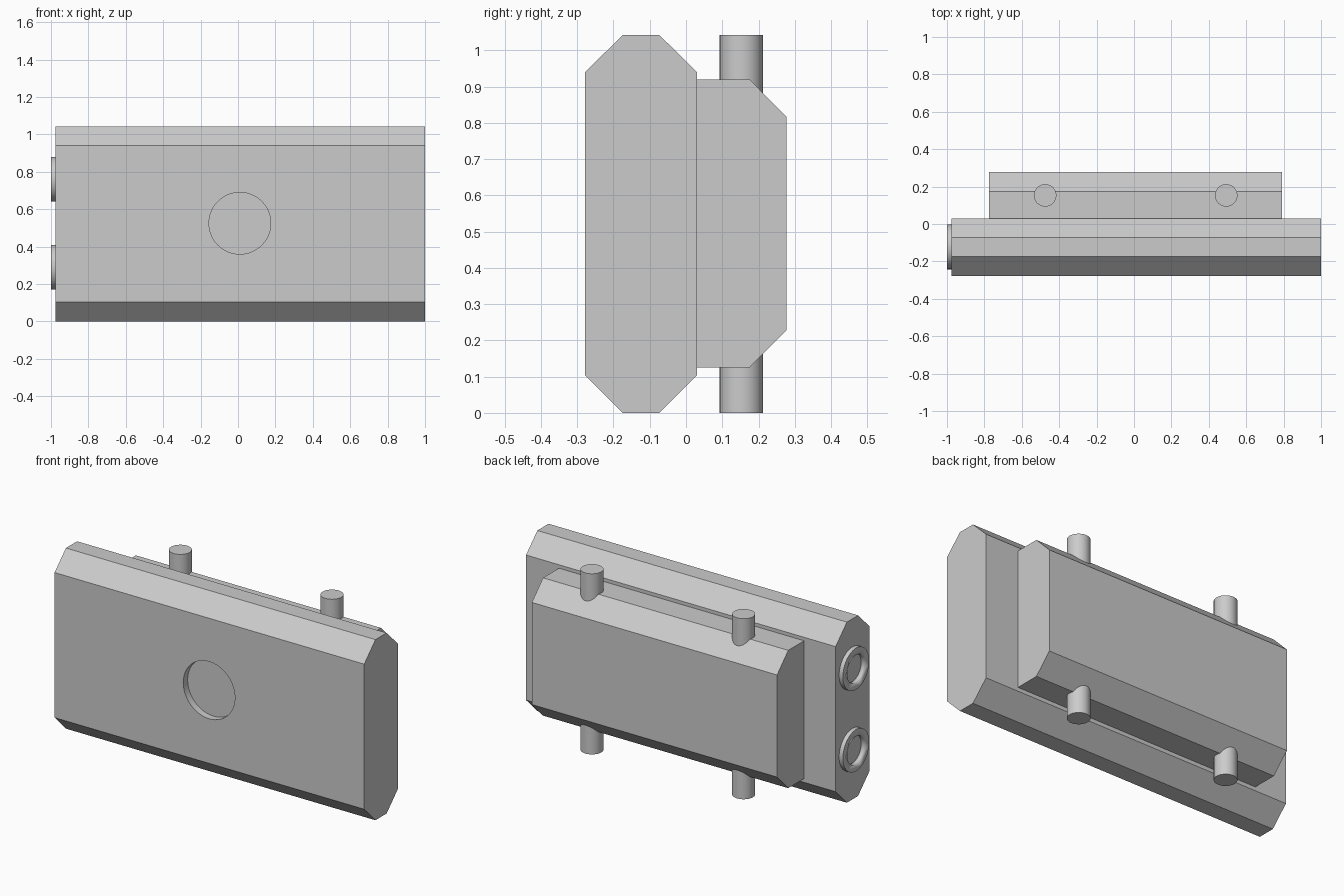
import bpy, bmesh, math

if "Cube" in bpy.data.objects:
    bpy.data.objects.remove(bpy.data.objects["Cube"], do_unlink=True)

GREY = (0.6, 0.6, 0.6, 1)
mat = bpy.data.materials.new("plain grey")
mat.use_nodes = True
mat.diffuse_color = GREY
mat.node_tree.nodes["Principled BSDF"].inputs["Base Color"].default_value = GREY


def finish(obj, name):
    obj.name = name
    obj.data.materials.clear()
    obj.data.materials.append(mat)
    return obj


def slab(name, profile, x0, x1):
    """Extrude a (y, z) outline along x."""
    bm = bmesh.new()
    face = bm.faces.new([bm.verts.new((x0, y, z)) for y, z in profile])
    new = bmesh.ops.extrude_face_region(bm, geom=[face])["geom"]
    verts = [v for v in new if isinstance(v, bmesh.types.BMVert)]
    bmesh.ops.translate(bm, verts=verts, vec=(x1 - x0, 0, 0))
    bmesh.ops.recalc_face_normals(bm, faces=bm.faces)
    mesh = bpy.data.meshes.new(name)
    bm.to_mesh(mesh)
    bm.free()
    obj = bpy.data.objects.new(name, mesh)
    bpy.context.collection.objects.link(obj)
    return finish(obj, name)


def cylinder(name, radius, depth, location, rotation=(0, 0, 0)):
    bpy.ops.mesh.primitive_cylinder_add(vertices=48, radius=radius, depth=depth,
                                        location=location, rotation=rotation)
    bpy.ops.object.shade_smooth_by_angle(angle=math.radians(30))
    return finish(bpy.context.object, name)


def cut(target, cutter):
    """Subtract the cutter and discard it."""
    mod = target.modifiers.new("cut", "BOOLEAN")
    mod.object = cutter
    mod.solver = "EXACT"
    bpy.context.view_layer.objects.active = target
    bpy.ops.object.modifier_apply(modifier=mod.name)
    bpy.data.objects.remove(cutter, do_unlink=True)


# Front body with chamfered long edges and a shallow round recess
body = slab("front_body", [(-0.175, 0), (-0.073, 0), (0.03, 0.103), (0.03, 0.94),
                           (-0.073, 1.042), (-0.175, 1.042), (-0.278, 0.94),
                           (-0.278, 0.103)], -0.976, 1.0)
cut(body, cylinder("recess_cutter", 0.165, 0.08, (0.01, -0.278, 0.525),
                   (math.pi / 2, 0, 0)))

# Back housing with chamfered rear edges
slab("back_housing", [(0.03, 0.125), (0.175, 0.125), (0.277, 0.228), (0.277, 0.817),
                      (0.175, 0.92), (0.03, 0.92)], -0.775, 0.79)

# Upright rods through the housing
for side, x in (("right", -0.475), ("left", 0.493)):
    cylinder(side + "_rod", 0.06, 1.042, (x, 0.153, 0.521))

# Raised port rings on the right end
for level, z in (("lower", 0.29), ("upper", 0.76)):
    turn = (0, math.pi / 2, 0)
    ring = cylinder(level + "_port_ring", 0.12, 0.024, (-0.988, -0.122, z), turn)
    cut(ring, cylinder("port_cutter", 0.08, 0.1, (-0.988, -0.122, z), turn))
